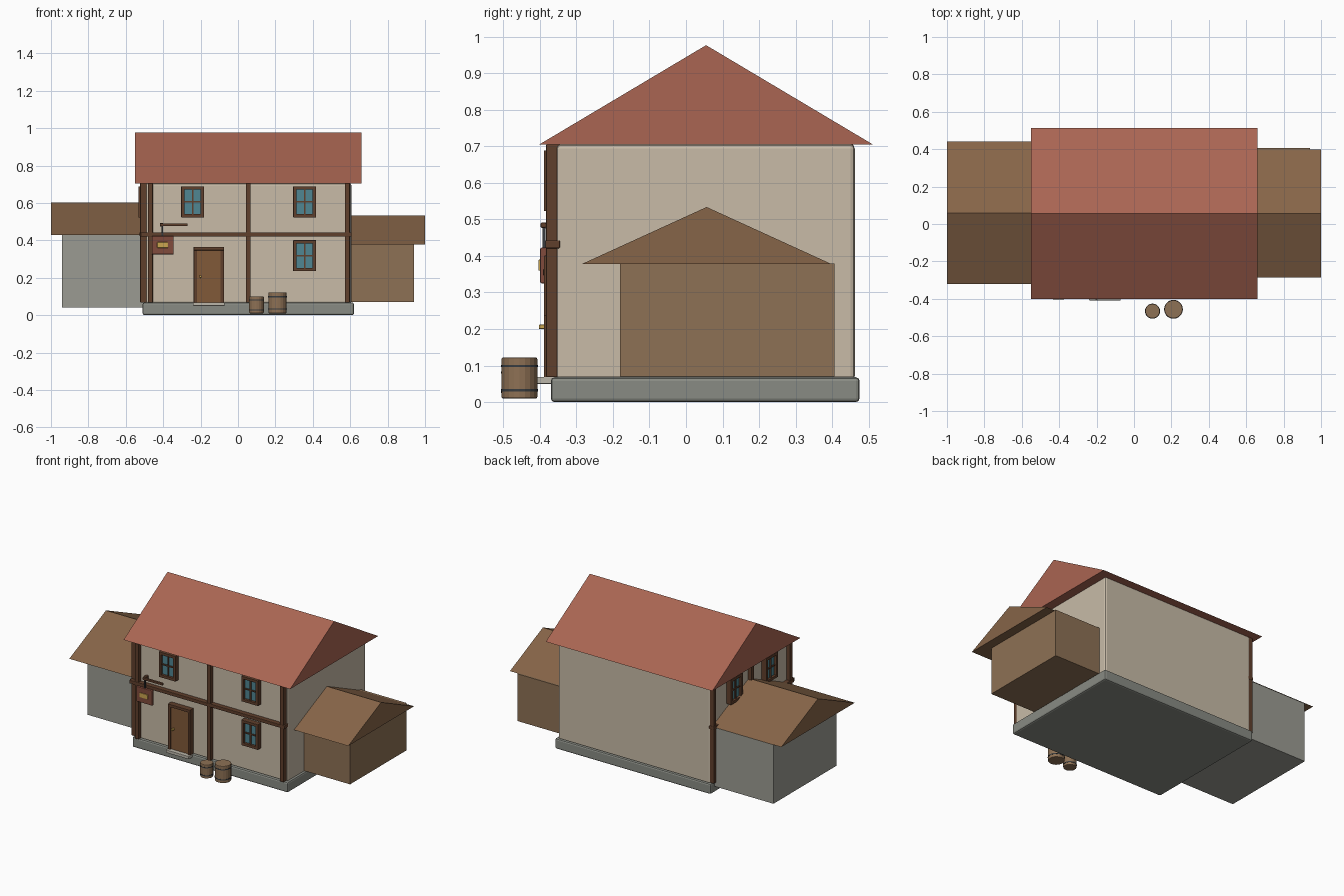
import bpy
import bmesh
from mathutils import Matrix

if "Cube" in bpy.data.objects:
    bpy.data.objects.remove(bpy.data.objects["Cube"])


def mat(name, r, g, b):
    m = bpy.data.materials.new(name)
    m.diffuse_color = (r, g, b, 1)
    m.use_nodes = True
    m.node_tree.nodes["Principled BSDF"].inputs["Base Color"].default_value = m.diffuse_color
    return m


RED = mat("red_tile", .40, .13, .085)
PLASTER = mat("plaster", .58, .50, .39)
TIMBER = mat("timber", .115, .05, .025)
PLANK = mat("plank", .27, .165, .09)
SHINGLE = mat("shingle", .24, .13, .065)
DOOR = mat("door_wood", .22, .10, .04)
GLASS = mat("glass", .08, .24, .29)
STONE = mat("stone", .25, .26, .23)
GREY = mat("grey_wall", .33, .33, .29)
STEP = mat("step_stone", .5, .47, .4)
GOLD = mat("brass", .6, .38, .08)
SIGN = mat("sign_red", .22, .07, .045)
IRON = mat("iron", .04, .045, .05)


def finish(name, bm, material, bevel=0):
    bmesh.ops.recalc_face_normals(bm, faces=bm.faces)
    me = bpy.data.meshes.new(name)
    bm.to_mesh(me)
    bm.free()
    ob = bpy.data.objects.new(name, me)
    bpy.context.collection.objects.link(ob)
    me.materials.append(material)
    if bevel:
        b = ob.modifiers.new("bevel", 'BEVEL')
        b.width = bevel
        b.segments = 2
    return ob


def box(name, x, y, z, material, bevel=0):
    """Box from (min, max) pairs."""
    bm = bmesh.new()
    bmesh.ops.create_cube(bm, size=1)
    for v in bm.verts:
        v.co = [(a + b) / 2 + c * (b - a) for (a, b), c in zip((x, y, z), v.co)]
    return finish(name, bm, material, bevel)


def gable(name, x, y, z, material):
    """Solid triangular roof, ridge along x."""
    bm = bmesh.new()
    prof = [(y[0], z[0]), (y[1], z[0]), ((y[0] + y[1]) / 2, z[1])]
    face = bm.faces.new([bm.verts.new((x[0], *p)) for p in prof])
    ext = bmesh.ops.extrude_face_region(bm, geom=[face])["geom"]
    bmesh.ops.translate(bm, vec=(x[1] - x[0], 0, 0),
                        verts=[g for g in ext if isinstance(g, bmesh.types.BMVert)])
    return finish(name, bm, material)


def drum(name, x, y, z, r, material, bevel=0):
    bm = bmesh.new()
    bmesh.ops.create_cone(bm, cap_ends=True, segments=20, radius1=r, radius2=r,
                          depth=z[1] - z[0],
                          matrix=Matrix.Translation((x, y, (z[0] + z[1]) / 2)))
    return finish(name, bm, material, bevel)


def wall_box(name, side, u, out, z, material, bevel=0):
    """Box on the front or left wall; u runs along the wall, out is depth outward."""
    if side == "front":
        return box(name, u, (-.355 - out[1], -.355 - out[0]), z, material, bevel)
    return box(name, (-.498 - out[1], -.498 - out[0]), u, z, material, bevel)


def window(name, side, u, z):
    """Four-pane window centred at u, z."""
    w, h, t = .061, .083, .018
    wall_box(name + "_glass", side, (u - w + .01, u + w - .01), (-.01, .018),
             (z - h + .01, z + h - .01), GLASS)
    for s in (-1, 1):
        e = sorted((u + s * w, u + s * (w - t)))
        wall_box(name + "_jamb", side, e, (-.01, .034), (z - h, z + h), TIMBER, .002)
        e = sorted((z + s * h, z + s * (h - t)))
        wall_box(name + "_rail", side, (u - w, u + w), (-.01, .034), e, TIMBER, .002)
    wall_box(name + "_mullion", side, (u - .004, u + .004), (0, .026),
             (z - h + t, z + h - t), TIMBER)
    wall_box(name + "_crossbar", side, (u - w + t, u + w - t), (0, .025),
             (z - .004, z + .004), TIMBER)


# main house
box("foundation", (-.51, .62), (-.37, .475), (0, .068), STONE, .01)
box("main_walls", (-.498, .606), (-.355, .462), (.06, .706), PLASTER, .012)
gable("main_roof", (-.55, .66), (-.402, .512), (.705, .977), RED)

# side wings
box("left_wing_walls", (-.94, -.49), (-.22, .435), (.04, .432), GREY)
gable("left_wing_roof", (-1, -.45), (-.322, .44), (.43, .602), SHINGLE)
box("right_wing_walls", (.59, .94), (-.18, .407), (.07, .38), PLANK)
gable("right_wing_roof", (.55, 1), (-.285, .398), (.378, .534), SHINGLE)

# timber framing on the front and left walls
for x in (-.468, .055, .585):
    wall_box("front_post", "front", (x - .013, x + .013), (-.01, .028), (.068, .706), TIMBER, .003)
for y in (-.345, .055, .445):
    wall_box("left_post", "left", (y - .013, y + .013), (-.01, .025), (.068, .706), TIMBER, .003)
wall_box("front_beam", "front", (-.52, .608), (-.01, .03), (.421, .443), TIMBER, .003)
wall_box("left_beam", "left", (-.37, .46), (-.01, .028), (.421, .443), TIMBER, .003)

# windows
window("upper_left_window", "front", -.243, .606)
window("upper_right_window", "front", .356, .606)
window("lower_right_window", "front", .356, .318)
window("side_back_window", "left", .23, .606)
window("side_front_window", "left", -.135, .606)

# door
wall_box("door_leaf", "front", (-.22, -.09), (-.01, .025), (.068, .35), DOOR)
for x in (-.237, -.093):
    wall_box("door_jamb", "front", (x, x + .018), (-.01, .034), (.065, .365), TIMBER, .002)
wall_box("door_lintel", "front", (-.237, -.075), (-.01, .036), (.347, .365), TIMBER, .002)
wall_box("door_knob", "front", (-.206, -.194), (.02, .048), (.2, .212), GOLD, .003)
wall_box("door_step", "front", (-.24, -.072), (0, .053), (.05, .069), STEP, .002)

# hanging sign
wall_box("sign_arm", "front", (-.418, -.27), (.028, .043), (.477, .491), TIMBER, .003)
wall_box("sign_hanger", "front", (-.409, -.4), (.03, .038), (.42, .48), IRON)
wall_box("sign_board", "front", (-.461, -.344), (.026, .044), (.325, .423), SIGN, .004)
wall_box("sign_plaque", "front", (-.432, -.374), (.04, .049), (.36, .39), GOLD, .002)
wall_box("sign_wall_block", "front", (-.418, -.4), (-.01, .03), (.475, .493), TIMBER)

# barrels with iron hoops
for x, y, r, top in ((.099, -.466, .039, .1), (.211, -.456, .049, .122)):
    drum("barrel", x, y, (.01, top), r, PLANK, .004)
    for z in (.01 + (top - .01) * .2, .01 + (top - .01) * .79):
        drum("barrel_hoop", x, y, (z - .003, z + .003), r + .0015, IRON)
